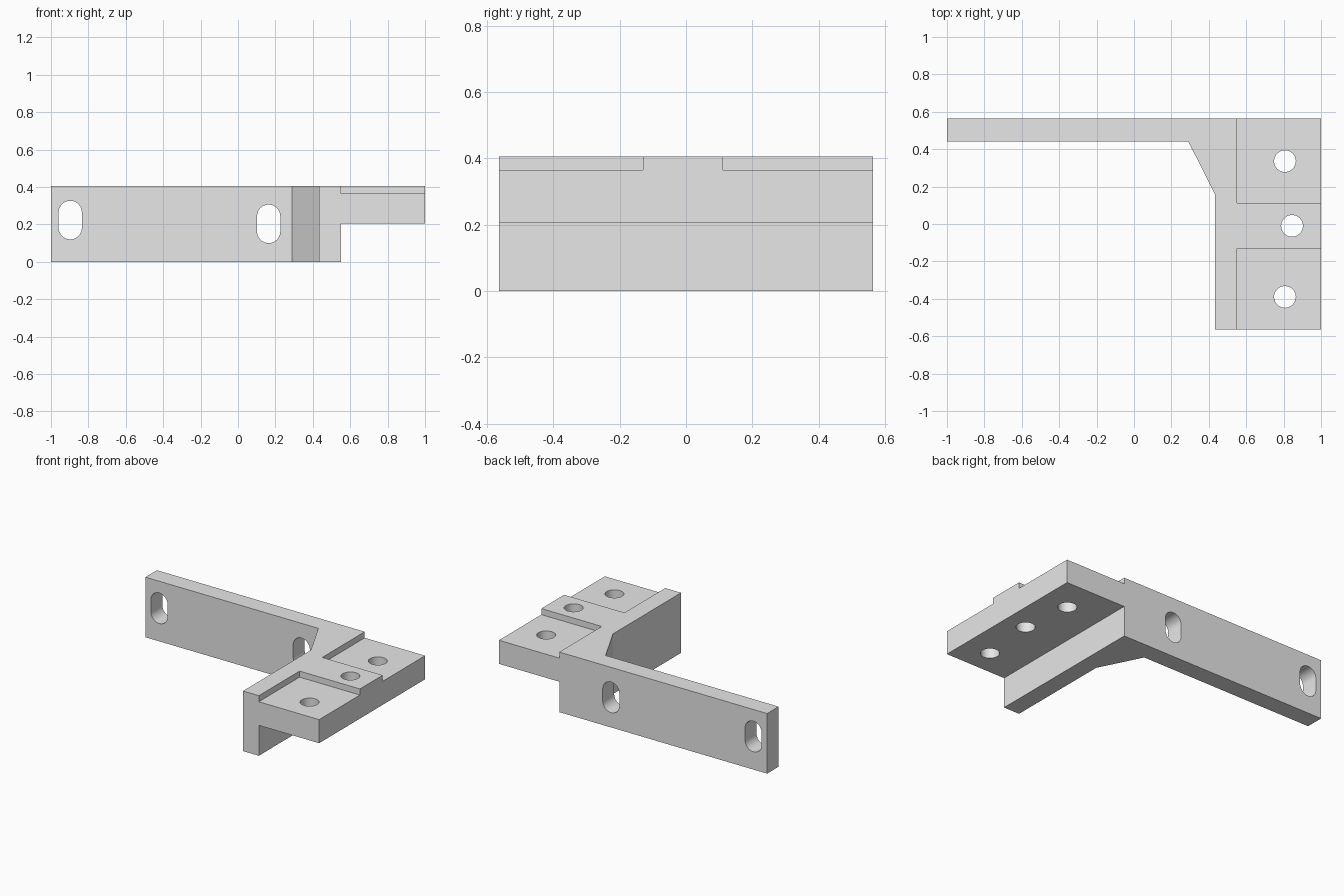
import bpy, bmesh
from math import cos, sin, pi
from mathutils import Matrix

cube = bpy.data.objects.get("Cube")
if cube:
    bpy.data.objects.remove(cube, do_unlink=True)

BACK, FRONT, TOP = 0.564, -0.564, 0.405
WEB_X, END_X = 0.55, 1.0

grey = bpy.data.materials.new("plain grey")
grey.use_nodes = True
colour = (0.8, 0.8, 0.8, 1)
grey.diffuse_color = colour
for node in grey.node_tree.nodes:
    if node.type == 'BSDF_PRINCIPLED':
        node.inputs["Base Color"].default_value = colour


def prism(name, outline, low, high, matrix=None):
    """Extrude a flat outline along z, then place it."""
    bm = bmesh.new()
    face = bm.faces.new([bm.verts.new((x, y, low)) for x, y in outline])
    new = bmesh.ops.extrude_face_region(bm, geom=[face])["geom"]
    for v in new:
        if isinstance(v, bmesh.types.BMVert):
            v.co.z = high
    if matrix:
        bm.transform(matrix)
    bmesh.ops.recalc_face_normals(bm, faces=bm.faces)
    mesh = bpy.data.meshes.new(name)
    bm.to_mesh(mesh)
    bm.free()
    mesh.materials.append(grey)
    ob = bpy.data.objects.new(name, mesh)
    bpy.context.collection.objects.link(ob)
    return ob


def rect(x0, x1, y0, y1):
    return [(x0, y0), (x1, y0), (x1, y1), (x0, y1)]


def slot(cx, cy, r, half=0.0, n=24):
    """Round outline, stretched along y by half on each side."""
    pts = [(cx + r * cos(pi * i / n), cy + half + r * sin(pi * i / n)) for i in range(n + 1)]
    pts += [(2 * cx - x, 2 * cy - y) for x, y in pts]
    return pts if half else [p for i, p in enumerate(pts) if i not in (n, 2 * n + 1)]


# Whole plan of the bracket: wall arm, sloped gusset, web and flange
bracket = prism("bracket", [
    (-1, BACK), (-1, 0.442), (0.29, 0.442), (0.432, 0.16),
    (0.432, FRONT), (END_X, FRONT), (END_X, BACK)], 0, TOP)

# Space under the flange, and the two pockets beside the raised rib
cutters = [
    prism("underside_cutter", rect(WEB_X, 1.2, -0.8, 0.8), -0.2, 0.205),
    prism("front_pocket_cutter", rect(WEB_X, 1.2, -0.8, -0.13), 0.364, 0.6),
    prism("back_pocket_cutter", rect(WEB_X, 1.2, 0.112, 0.8), 0.364, 0.6)]

# Bolt holes through the flange
for x, y in [(0.807, 0.336), (0.845, -0.01), (0.807, -0.39)]:
    cutters.append(prism("bolt_hole_cutter", slot(x, y, 0.058), 0.1, 0.6))

# Upright slots through the wall arm
upright = Matrix.Rotation(pi / 2, 4, 'X')
for x, z in [(-0.897, 0.223), (0.164, 0.203)]:
    cutters.append(prism("slot_cutter", slot(x, z, 0.062, 0.041), -0.8, -0.3, upright))

bpy.ops.object.select_all(action='DESELECT')
bracket.select_set(True)
bpy.context.view_layer.objects.active = bracket
for cutter in cutters:
    cutter.hide_render = True
    mod = bracket.modifiers.new("cut", 'BOOLEAN')
    mod.operation = 'DIFFERENCE'
    mod.solver = 'EXACT'
    mod.object = cutter
    bpy.ops.object.modifier_apply(modifier=mod.name)
    bpy.data.objects.remove(cutter, do_unlink=True)

bpy.ops.object.shade_smooth_by_angle(angle=pi / 9)
